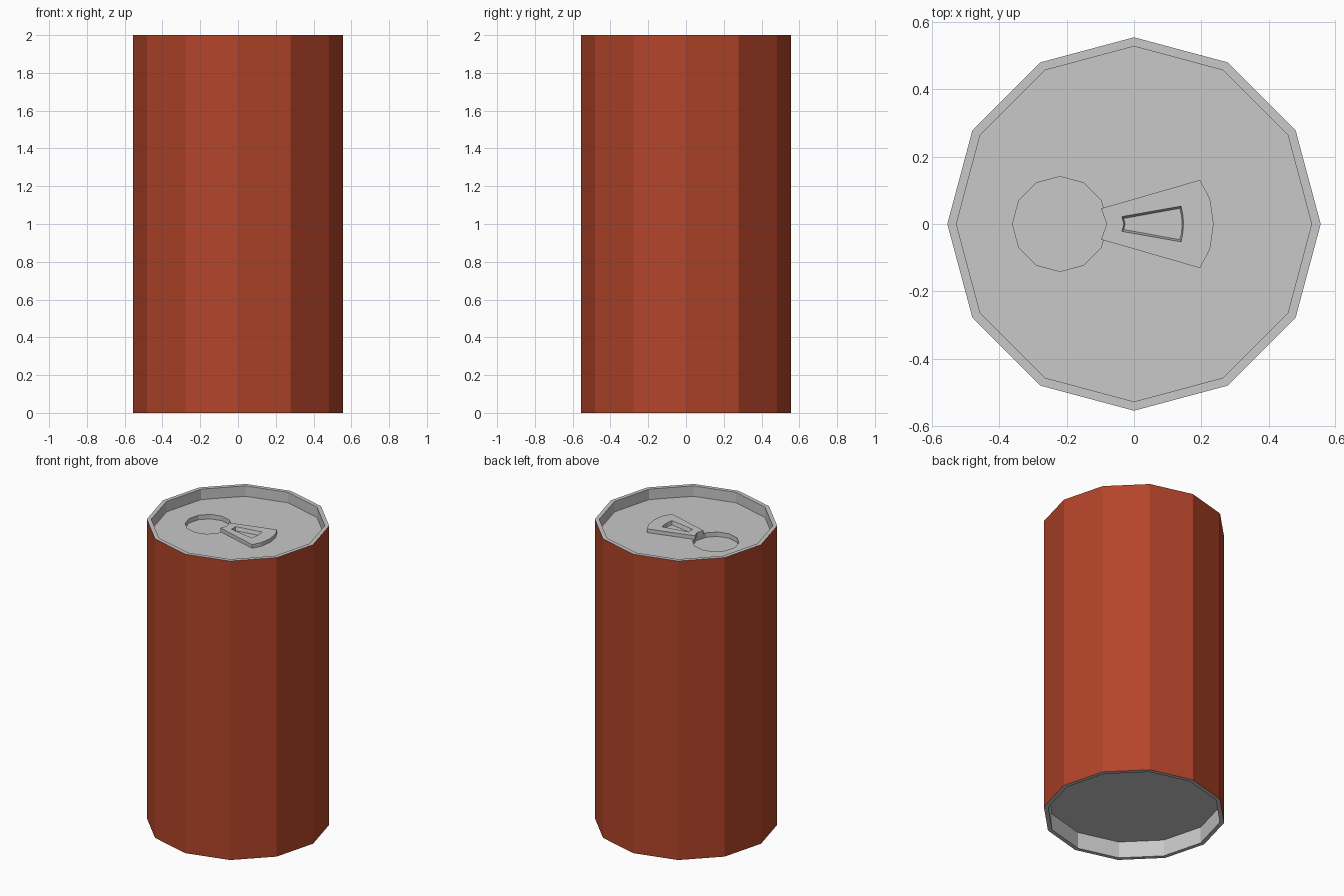
import bpy, bmesh, math

if "Cube" in bpy.data.objects:
    bpy.data.objects.remove(bpy.data.objects["Cube"])

SIDES = 12


def material(name, rgb):
    m = bpy.data.materials.new(name)
    m.diffuse_color = (*rgb, 1)
    m.use_nodes = True
    m.node_tree.nodes["Principled BSDF"].inputs["Base Color"].default_value = m.diffuse_color
    return m


red = material("red paint", (0.45, 0.058, 0.022))
metal = material("bare metal", (0.58, 0.58, 0.58))


def ring(bm, r, z, cx=0.0):
    step = 2 * math.pi / SIDES
    return [bm.verts.new((cx + r * math.cos(i * step), r * math.sin(i * step), z))
            for i in range(SIDES)]


def skin(bm, loops, closed=False):
    """Join consecutive vertex loops with quads."""
    pairs = list(zip(loops, loops[1:]))
    if closed:
        pairs.append((loops[-1], loops[0]))
    for a, b in pairs:
        n = len(a)
        for i in range(n):
            j = (i + 1) % n
            bm.faces.new((a[i], a[j], b[j], b[i]))


def finish(bm, name, mats):
    bmesh.ops.recalc_face_normals(bm, faces=bm.faces)
    me = bpy.data.meshes.new(name)
    bm.to_mesh(me)
    bm.free()
    ob = bpy.data.objects.new(name, me)
    bpy.context.collection.objects.link(ob)
    for m in mats:
        me.materials.append(m)
    return ob


# Can body: lathed profile with recessed lid and base
R, RI, LID, BASE = 0.555, 0.528, 1.93, 0.11
bm = bmesh.new()
loops = [ring(bm, r, z) for r, z in
         ((RI, BASE), (RI, 0), (R, 0), (R, 2), (RI, 2), (RI, LID))]
skin(bm, loops)
bm.faces.new(loops[0])
bm.faces.new(loops[-1])
for f in bm.faces:  # only the tall outer wall is painted
    zs = [v.co.z for v in f.verts]
    f.material_index = 0 if max(zs) - min(zs) > 1.99 else 1
body = finish(bm, "can_body", [red, metal])

# Mouth opening: shallow pocket cut into the lid
bm = bmesh.new()
loops = [ring(bm, 0.141, z, -0.22) for z in (LID - 0.03, LID + 0.03)]
skin(bm, loops)
bm.faces.new(loops[0])
bm.faces.new(loops[1])
for f in bm.faces:
    f.material_index = 1
cutter = finish(bm, "mouth_cutter", [red, metal])
mod = body.modifiers.new("mouth", 'BOOLEAN')
mod.operation = 'DIFFERENCE'
mod.solver = 'EXACT'
mod.object = cutter
bpy.context.view_layer.objects.active = body
bpy.ops.object.modifier_apply(modifier=mod.name)
bpy.data.objects.remove(cutter)


# Pull tab: fan-shaped plate with a finger slot, mirrored across y
def mirrored(half):
    return half + [(x, -y) for x, y in reversed(half) if y != 0]


outer = mirrored([(-0.081, 0), (-0.098, -0.046), (0.196, -0.131), (0.226, -0.075), (0.237, 0)])
slot = mirrored([(-0.030, 0), (-0.036, -0.022), (0.140, -0.053), (0.145, -0.027), (0.147, 0)])
slot_low = mirrored([(-0.026, 0), (-0.030, -0.016), (0.136, -0.046), (0.141, -0.025), (0.143, 0)])
bm = bmesh.new()
TOP = LID + 0.025
loops = [[bm.verts.new((x, y, z)) for x, y in pts] for pts, z in
         ((outer, LID - 0.002), (outer, TOP), (slot, TOP), (slot_low, LID - 0.002))]
skin(bm, loops, closed=True)
finish(bm, "pull_tab", [metal])
